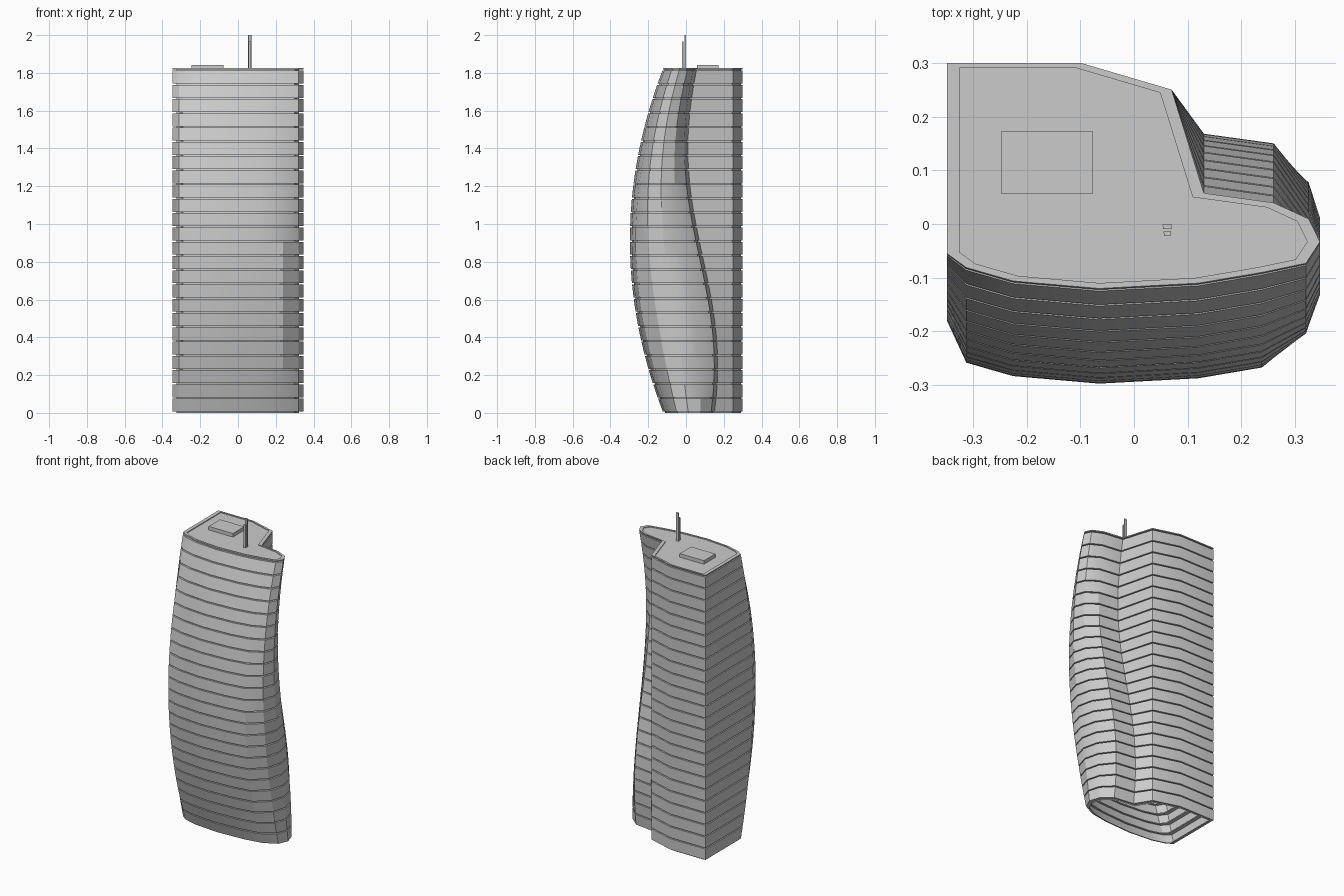
import bpy, bmesh, math
from mathutils import Vector

if "Cube" in bpy.data.objects:
    bpy.data.objects.remove(bpy.data.objects["Cube"])

FLOORS, PITCH, GAP = 24, 0.0755, 0.007
TOP = FLOORS * PITCH + 0.013


def outline(z):
    """Plan of the tower at height z, going clockwise from the back left corner."""
    t = min(z / TOP, 1)
    bulge = 4 * t * (1 - t)
    f = -0.12 - 0.177 * bulge                                   # front face
    n = 0.089 + 0.079 * math.cos(math.pi * (z - 0.25) / 1.15)   # back of the lobe

    def mix(k):
        return f + (n - f) * k
    return [Vector(p) for p in (
        (-0.348, 0.30), (-0.10, 0.30), (0.07, 0.25), (0.13, n),
        (0.26, n - 0.018), (0.325, mix(0.73)), (0.346, mix(0.49)),
        (0.32, mix(0.265)), (0.238, f + 0.03), (0.12, f + 0.01), (-0.065, f),
        (-0.225, f + 0.014), (-0.312, f + 0.039), (-0.348, f + 0.065 + 0.052 * bulge))]


def inset(pts, dx=0.023, dy=0.010):
    """Mitred inset, deeper in x than in y."""
    k = dx / dy
    q = [Vector((p.x, p.y * k)) for p in pts]
    out = []
    for i, p in enumerate(q):
        a = (p - q[i - 1]).normalized()
        b = (q[(i + 1) % len(q)] - p).normalized()
        na, nb = Vector((a.y, -a.x)), Vector((b.y, -b.x))
        m = p + (na + nb) * dx / (1 + na.dot(nb))
        out.append(Vector((m.x, m.y / k)))
    return out


def finish(name, bm):
    mesh = bpy.data.meshes.new(name)
    bm.to_mesh(mesh)
    bm.free()
    ob = bpy.data.objects.new(name, mesh)
    bpy.context.collection.objects.link(ob)
    return ob


def loft(name, rings, cap=False):
    bm = bmesh.new()
    loops = [[bm.verts.new((p.x, p.y, z)) for p in pts] for pts, z in rings]
    for lo, hi in zip(loops, loops[1:]):
        for i in range(len(lo)):
            bm.faces.new((lo[i - 1], hi[i - 1], hi[i], lo[i]))
    if cap:
        bm.faces.new(loops[-1][::-1])
    ob = finish(name, bm)
    bpy.ops.object.select_all(action='DESELECT')
    ob.select_set(True)
    bpy.context.view_layer.objects.active = ob
    bpy.ops.object.shade_smooth_by_angle(angle=math.radians(30))
    return ob


def box(name, x0, x1, y0, y1, z0, z1, front=1.0):
    """Box whose front side may be narrower than its back."""
    bm = bmesh.new()
    bmesh.ops.create_cube(bm, size=1)
    for v in bm.verts:
        w = front if v.co.y < 0 else 1
        v.co = ((x0 + x1) / 2 + v.co.x * w * (x1 - x0),
                (y0 + y1) / 2 + v.co.y * (y1 - y0),
                (z0 + z1) / 2 + v.co.z * (z1 - z0))
    return finish(name, bm)


# Facade: recessed joint below every floor band, open underneath
rings = []
for k in range(FLOORS):
    z0, z1 = k * PITCH, (k + 1) * PITCH
    lo, hi = outline(z0 + GAP), outline(z1)
    rings += [(inset(outline(z0)), z0), (inset(lo), z0 + GAP), (lo, z0 + GAP),
              (hi, z1), (inset(hi), z1)]
# Roof slab with a low parapet
z = FLOORS * PITCH + GAP
lo, hi = outline(z), outline(TOP)
rings += [(inset(lo), z), (lo, z), (hi, TOP), (inset(hi), TOP), (inset(hi), TOP - 0.005)]
loft("tower_facade", rings, cap=True)

# Rooftop plant room and twin masts
box("plant_room", -0.247, -0.076, 0.057, 0.172, TOP - 0.005, 1.843)
box("tall_mast", 0.053, 0.071, -0.009, -0.001, TOP - 0.005, 2.0, 0.85)
box("short_mast", 0.055, 0.069, -0.022, -0.014, TOP - 0.005, 1.965, 0.85)
